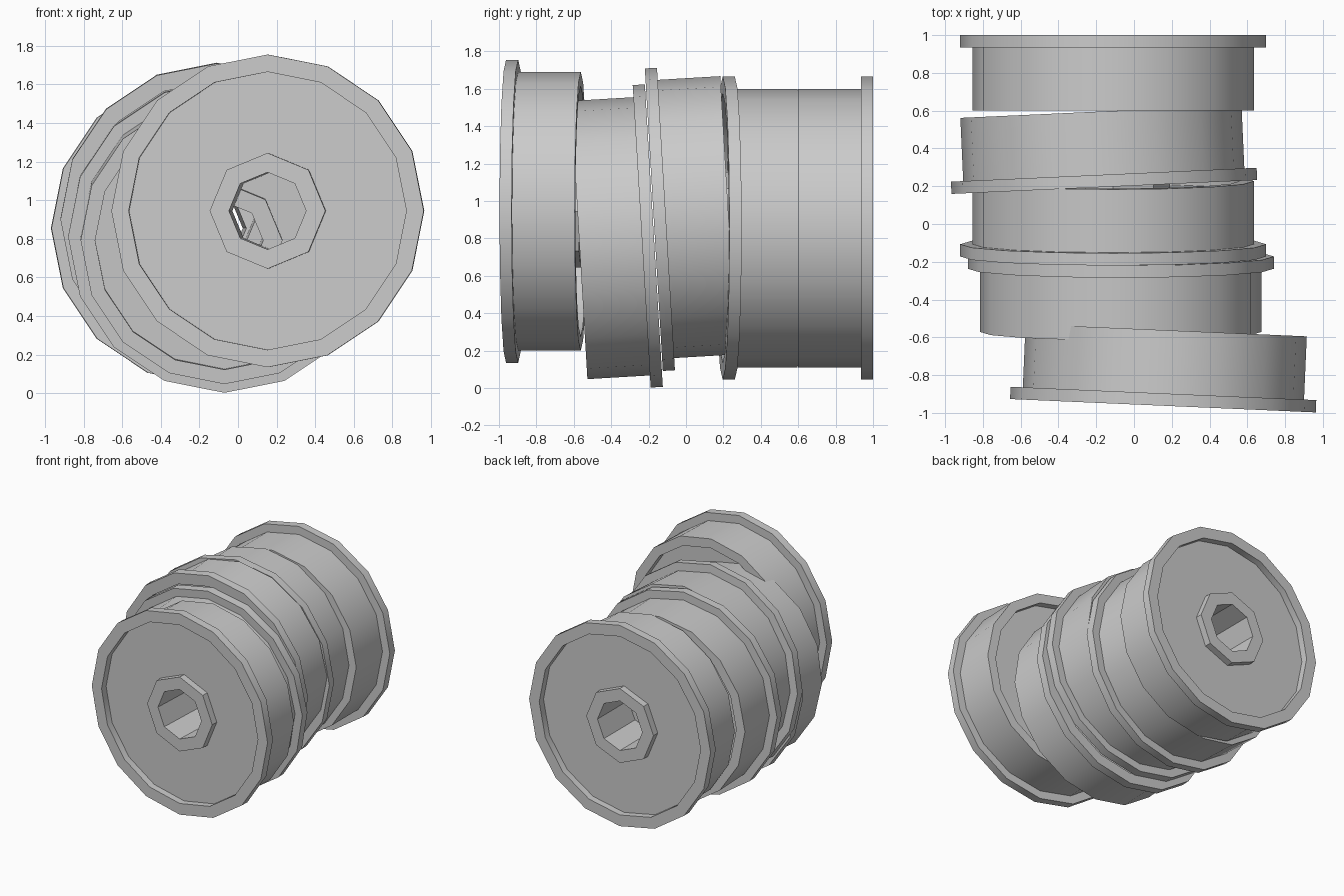
import bpy, bmesh
from math import cos, sin, tau, radians
from mathutils import Matrix, Euler

if "Cube" in bpy.data.objects:
    bpy.data.objects.remove(bpy.data.objects["Cube"])

WIDTH = 0.4


def lathe(bm, profile, sides):
    """Revolve a closed (radius, y) profile around the y axis."""
    rings = []
    for i in range(sides):
        a = tau * i / sides
        rings.append([bm.verts.new((r * cos(a), y, r * sin(a))) for r, y in profile])
    n = len(profile)
    for i in range(sides):
        p, q = rings[i], rings[(i + 1) % sides]
        for k in range(n):
            m = (k + 1) % n
            bm.faces.new((p[k], p[m], q[m], q[k]))


# Wheel section: flange at y = 0, recessed plate on both sides
RIM = [(0.25, 0.055), (0.72, 0.055), (0.72, 0), (0.81, 0), (0.81, 0.065),
       (0.745, 0.065), (0.745, WIDTH), (0.67, WIDTH), (0.67, WIDTH - 0.055),
       (0.25, WIDTH - 0.055)]
# Octagonal hub tube
HUB = [(0.2, 0), (0.3, 0), (0.3, WIDTH), (0.2, WIDTH)]


def wheel(name, centre, tilt_x=0, tilt_z=0, flip=False):
    """Centre is the middle of the outer flange face; flip points the flange to +y."""
    bm = bmesh.new()
    lathe(bm, RIM, 16)
    lathe(bm, HUB, 8)
    if flip:
        bm.transform(Matrix.Rotation(radians(180), 4, 'Z'))
    bm.transform(Matrix.Translation(centre) @
                 Euler((radians(tilt_x), 0, radians(tilt_z))).to_matrix().to_4x4())
    bmesh.ops.recalc_face_normals(bm, faces=bm.faces)
    mesh = bpy.data.meshes.new(name)
    bm.to_mesh(mesh)
    bm.free()
    ob = bpy.data.objects.new(name, mesh)
    bpy.context.collection.objects.link(ob)
    bpy.ops.object.select_all(action='DESELECT')
    ob.select_set(True)
    bpy.context.view_layer.objects.active = ob
    bpy.ops.object.shade_smooth_by_angle(angle=radians(30))


# Loose row of flanged wheels, front to back
wheel("front_wheel", (0.153, -0.962, 0.945), tilt_z=-2.5)
wheel("second_wheel", (-0.07, -0.172, 0.815), tilt_x=3.4, flip=True)
wheel("middle_wheel", (-0.11, -0.172, 0.90), tilt_x=3.4)
wheel("fourth_wheel", (-0.157, 0.196, 0.855), tilt_z=2.6)
wheel("back_wheel", (-0.11, 1.0, 0.855), flip=True)
